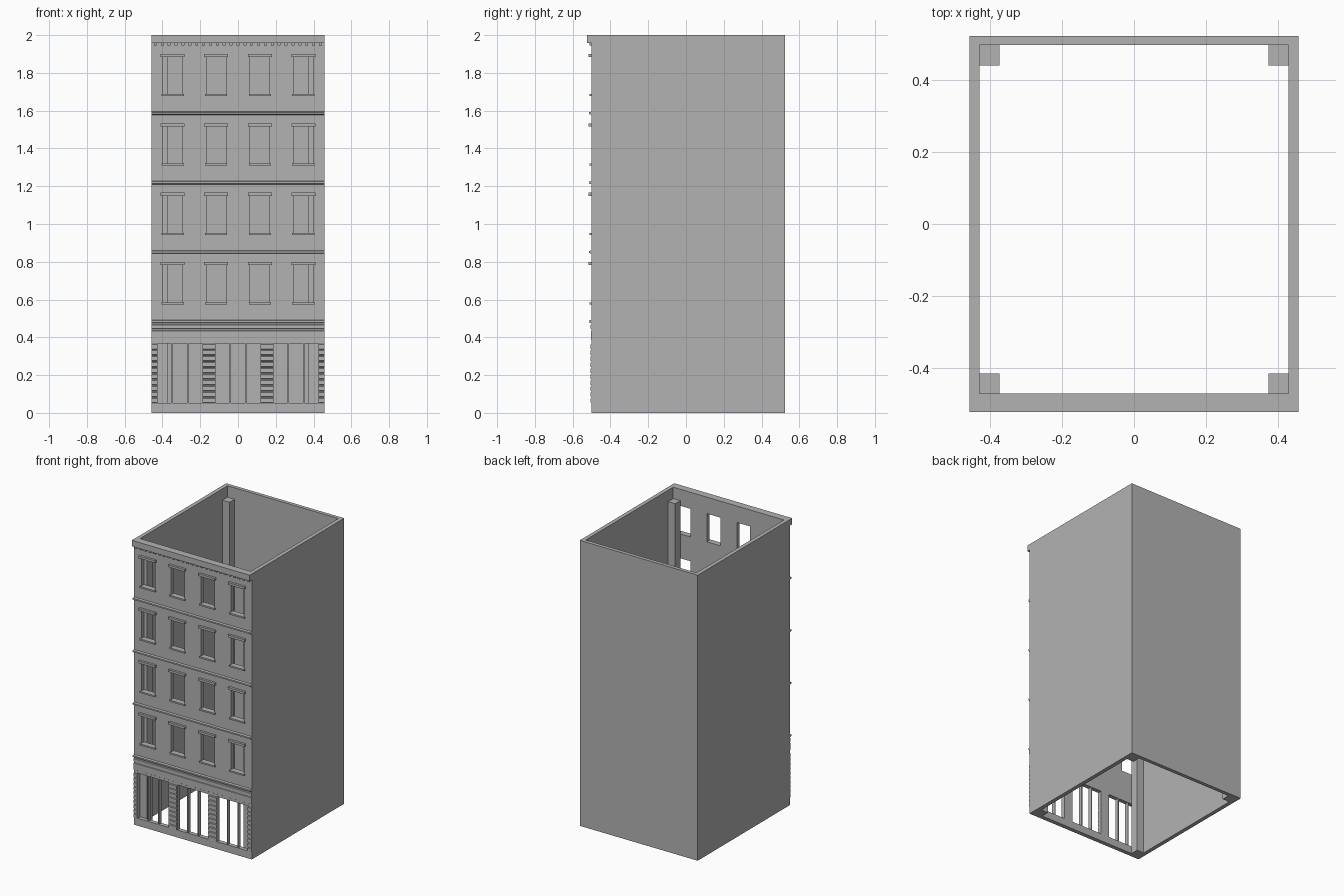
import bpy
import bmesh

if "Cube" in bpy.data.objects:
    bpy.data.objects.remove(bpy.data.objects["Cube"])

stone = bpy.data.materials.new("grey_stone")
stone.use_nodes = True
GREY = (0.45, 0.45, 0.45, 1)
stone.diffuse_color = GREY
stone.node_tree.nodes["Principled BSDF"].inputs["Base Color"].default_value = GREY

W, BACK, FACE, INNER = 0.457, 0.523, -0.50, -0.471   # half width and wall planes


def add_box(bm, x0, x1, y0, y1, z0, z1):
    verts = bmesh.ops.create_cube(bm, size=1)["verts"]
    for v in verts:
        v.co = (x1 if v.co.x > 0 else x0,
                y1 if v.co.y > 0 else y0,
                z1 if v.co.z > 0 else z0)


def add_moulding(bm, x0, x1, z0, z1, depth, soft):
    """Bar on the facade with a chamfered outer profile."""
    out, back = FACE - depth, FACE + 0.005
    profile = [(back, z0), (FACE, z0), (out, z0 + soft),
               (out, z1 - soft), (FACE, z1), (back, z1)]
    face = bm.faces.new([bm.verts.new((x0, y, z)) for y, z in profile])
    new = bmesh.ops.extrude_face_region(bm, geom=[face])["geom"]
    for v in new:
        if isinstance(v, bmesh.types.BMVert):
            v.co.x = x1


def make_object(name, bm):
    bmesh.ops.recalc_face_normals(bm, faces=bm.faces)
    mesh = bpy.data.meshes.new(name)
    bm.to_mesh(mesh)
    bm.free()
    mesh.materials.append(stone)
    obj = bpy.data.objects.new(name, mesh)
    bpy.context.collection.objects.link(obj)
    return obj


def boxes(name, items):
    bm = bmesh.new()
    for item in items:
        add_box(bm, *item)
    return make_object(name, bm)


def mouldings(name, items):
    bm = bmesh.new()
    for item in items:
        add_moulding(bm, *item)
    return make_object(name, bm)


# Layout of windows and shopfront openings
window_x = [-0.346, -0.116, 0.116, 0.346]
floor_z = [0.585 + 0.3675 * i for i in range(4)]
windows = [(x, z) for x in window_x for z in floor_z]
bays = [-0.307, 0, 0.307]
panes = [b + k * 0.082 for b in bays for k in (-1, 0, 1)]

# Hollow walls, open at the top and bottom
walls = boxes("walls", [(-W, W, FACE, BACK, 0, 2)])
cuts = [(-0.429, 0.429, INNER, 0.497, -0.1, 2.1)]
cuts += [(x - 0.052, x + 0.052, -0.6, INNER + 0.02, z, z + 0.197) for x, z in windows]
cuts += [(x - 0.038, x + 0.038, -0.6, INNER + 0.02, 0.052, 0.368) for x in panes]
for i, group in enumerate((cuts[:1], cuts[1:])):
    cutter = boxes("opening_cutter", group)
    cutter.hide_render = True
    mod = walls.modifiers.new("openings", "BOOLEAN")
    mod.operation = "DIFFERENCE"
    mod.solver = "EXACT"
    mod.object = cutter
    bpy.context.view_layer.objects.active = walls
    bpy.ops.object.modifier_apply(modifier=mod.name)
    bpy.data.objects.remove(cutter)

# Inner corner posts
boxes("corner_posts", [(min(s * 0.374, s * 0.431), max(s * 0.374, s * 0.431), y, y + 0.058, 0, 1.92)
                       for s in (-1, 1) for y in (-0.473, 0.441)])

# Window lintels and sills
boxes("window_lintels", [(x - 0.064, x + 0.064, -0.516, FACE + 0.005, z + 0.197, z + 0.213)
                         for x, z in windows])
boxes("window_sills", [(x - 0.059, x + 0.059, -0.511, FACE + 0.005, z - 0.011, z)
                       for x, z in windows])

# Horizontal bands between floors and above the shopfront
mouldings("floor_bands", [(-W, W, z - 0.11, z - 0.092, 0.013, 0.004) for z in floor_z])
mouldings("shopfront_bands", [(-W, W, 0.445, 0.468, 0.006, 0.003),
                              (-W, W, 0.385, 0.435, 0.003, 0.002)])

# Stacked blocks on the shopfront piers
piers = [(-W, -0.428), (-0.186, -0.121), (0.121, 0.186), (0.428, W)]
step = 0.0316
mouldings("pier_blocks", [(a, b, 0.052 + i * step, 0.048 + (i + 1) * step, 0.006, 0.003)
                          for a, b in piers for i in range(10)])

# Cornice with a row of dentils
boxes("cornice", [(-W, W, -BACK, FACE + 0.005, 1.958, 2)])
boxes("cornice_dentils", [(x - 0.008, x + 0.008, -0.512, FACE + 0.005, 1.944, 1.96)
                          for x in [-0.437 + i * 0.0364 for i in range(25)]])
